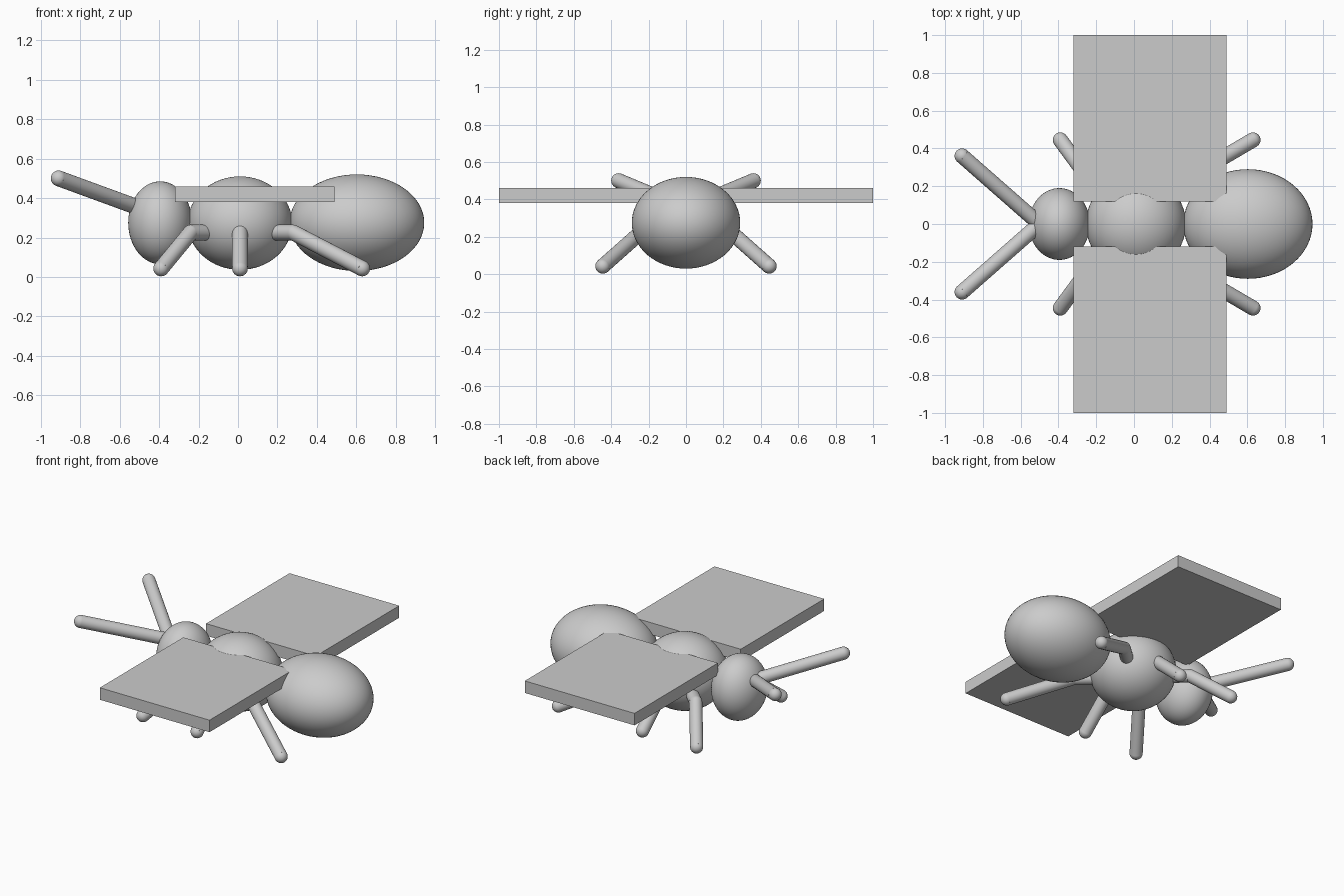
import bpy
from mathutils import Vector

cube = bpy.data.objects.get("Cube")
if cube:
    bpy.data.objects.remove(cube, do_unlink=True)

grey = bpy.data.materials.new("plain grey")
grey.use_nodes = True
colour = (0.6, 0.6, 0.6, 1)
grey.diffuse_color = colour
grey.node_tree.nodes["Principled BSDF"].inputs["Base Color"].default_value = colour

LIMB = 0.04  # limb radius


def finish(name, smooth=True):
    obj = bpy.context.object
    obj.name = name
    obj.data.materials.append(grey)
    if smooth:
        bpy.ops.object.shade_smooth_by_angle()
    return obj


def ellipsoid(name, centre, radii, segments=64):
    bpy.ops.mesh.primitive_uv_sphere_add(
        segments=segments, ring_count=segments // 2, radius=1, location=centre)
    bpy.context.object.scale = radii
    bpy.ops.object.transform_apply(location=False, rotation=False, scale=True)
    return finish(name)


def rod(name, start, end):
    a, b = Vector(start), Vector(end)
    bpy.ops.mesh.primitive_cylinder_add(
        vertices=24, radius=LIMB, depth=(b - a).length, location=(a + b) / 2)
    bpy.context.object.rotation_euler = (b - a).to_track_quat('Z', 'Y').to_euler()
    finish(name)
    # Rounded end
    ellipsoid(name + "_tip", end, (LIMB,) * 3, 24)


# Body
ellipsoid("head", (-0.395, 0, 0.275), (0.162, 0.19, 0.21))
ellipsoid("thorax", (0.01, 0, 0.273), (0.265, 0.262, 0.237))
ellipsoid("abdomen", (0.603, 0, 0.275), (0.342, 0.29, 0.245))

legs = {"front": (-0.24, -0.39), "middle": (0.01, 0.01), "rear": (0.28, 0.63)}

for side, s in (("left", 1), ("right", -1)):
    # Wing slab
    bpy.ops.mesh.primitive_cube_add(size=1, location=(0.085, s * 0.56, 0.42))
    bpy.context.object.scale = (0.81, 0.88, 0.08)
    bpy.ops.object.transform_apply(location=False, rotation=False, scale=True)
    finish(side + "_wing", smooth=False)

    # Antenna
    rod(side + "_antenna", (-0.5, 0, 0.35), (-0.91, s * 0.36, 0.5))

    # Legs: level upper part, sloping lower part
    for place, (knee_x, foot_x) in legs.items():
        knee = (knee_x, s * 0.24, 0.225)
        rod(f"{place}_{side}_upper_leg", (0.01, 0, 0.225), knee)
        rod(f"{place}_{side}_lower_leg", knee, (foot_x, s * 0.445, 0.043))
